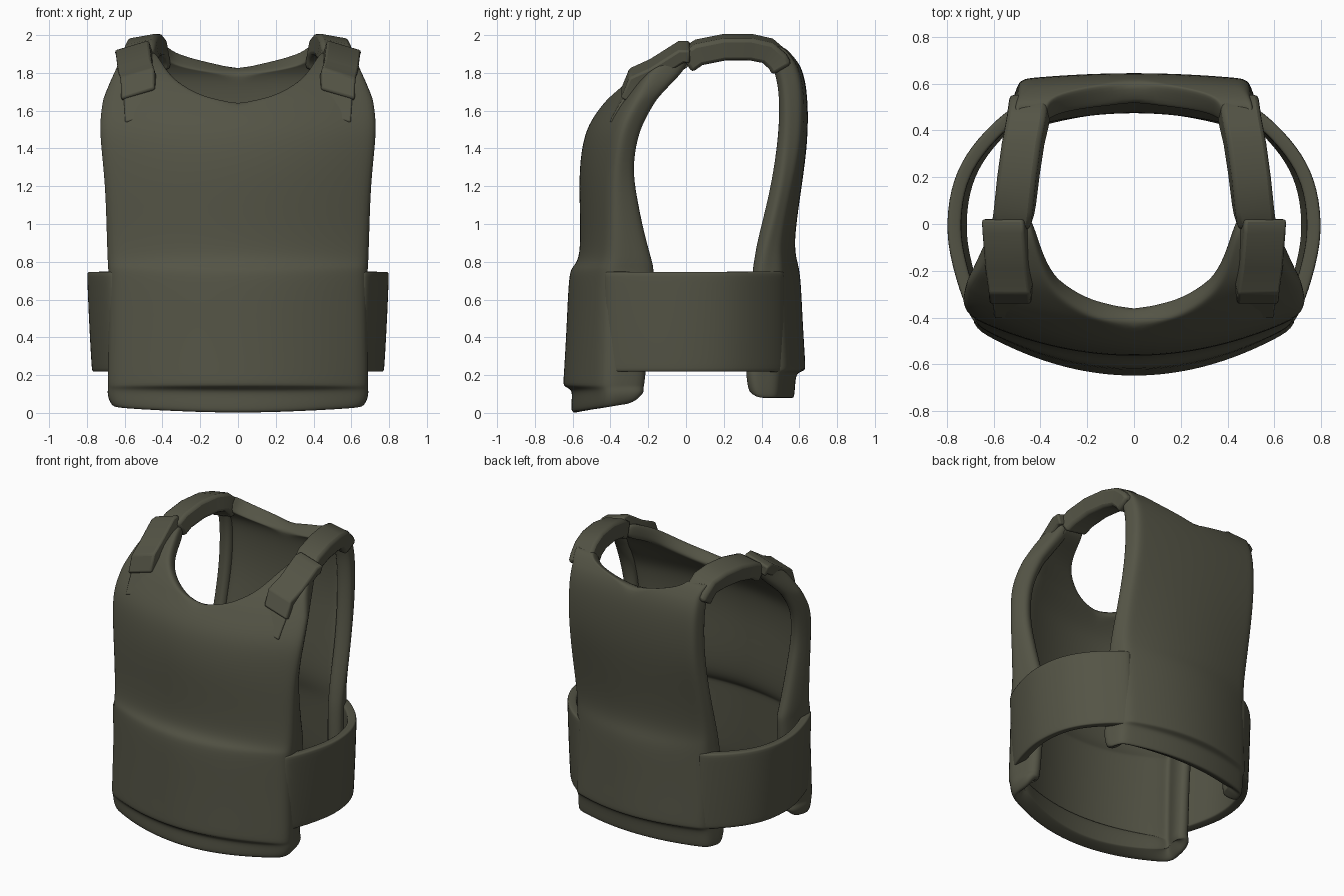
import bpy, bmesh, math
from mathutils import Vector

olive = bpy.data.materials.new("olive_fabric")
olive.diffuse_color = (0.088, 0.088, 0.06, 1)


def make(name, verts, faces, thick=0, bevel=0):
    me = bpy.data.meshes.new(name)
    me.from_pydata(verts, [], faces)
    me.materials.append(olive)
    me.shade_smooth()
    ob = bpy.data.objects.new(name, me)
    bpy.context.collection.objects.link(ob)
    m = ob.modifiers.new("mirror", 'MIRROR')
    m.use_mirror_merge = thick > 0
    m.merge_threshold = 0.002
    if thick:
        s = ob.modifiers.new("thickness", 'SOLIDIFY')
        s.thickness, s.offset = thick, -1
        d = ob.modifiers.new("soft", 'SUBSURF')
        d.levels = d.render_levels = 2
    if bevel:
        bm = bmesh.new()
        bm.from_mesh(me)
        bmesh.ops.recalc_face_normals(bm, faces=bm.faces)
        bm.to_mesh(me)
        bm.free()
        me.set_sharp_from_angle(angle=math.radians(40))
        b = ob.modifiers.new("bevel", 'BEVEL')
        b.width, b.segments = bevel, 2
        b.limit_method, b.angle_limit = 'ANGLE', math.radians(40)
    return ob


def loft(name, rows, thick, flip=False):
    """Half shell through rows of points, mirrored and thickened inward."""
    n = len(rows[0])
    faces = []
    for r in range(len(rows) - 1):
        for c in range(n - 1):
            f = (r * n + c, r * n + c + 1, (r + 1) * n + c + 1, (r + 1) * n + c)
            faces.append(f[::-1] if flip else f)
    return make(name, [p for row in rows for p in row], faces, thick)


def panel_row(z, yc, xn, w, depth, ex, ey, lift=0.0, n=7):
    """Curved cross-section: face from xn to w, then a rim turning to (ex, ey)."""
    row = []
    for i in range(n + 1):
        x = xn + (w - xn) * i / n
        row.append((x, yc + depth * (x / w) ** 2, z + lift * (x / w) ** 2 * .5))
    yw = yc + depth
    row.append((w + (ex - w) * .42, yw + (ey - yw) * .5, z + lift * .75))
    row.append((ex, ey, z + lift))
    return row


def sweep(name, path, half_w, thick, tilt, bevel):
    """Flat strap whose top face follows the path, mirrored to both shoulders."""
    P = [Vector(p) for p in path]
    verts = []
    for i, p in enumerate(P):
        t = (P[min(i + 1, len(P) - 1)] - P[max(i - 1, 0)]).normalized()
        side = Vector((1, 0, -tilt)).normalized()
        up = side.cross(t).normalized()
        if up.z < 0:
            up = -up
        for s, d in ((-1, 0), (1, 0), (1, -thick), (-1, -thick)):
            verts.append(p + side * half_w * s + up * d)
    faces = [(0, 1, 2, 3), tuple(len(verts) - k for k in (1, 2, 3, 4))]
    for i in range(len(P) - 1):
        for k in range(4):
            a, b = i * 4 + k, i * 4 + (k + 1) % 4
            faces.append((a, a + 4, b + 4, b))
    return make(name, verts, faces, 0, bevel)


# front panel with its stepped-out lower flap and bottom lip:
# z, centre y, neck x, half width, depth, rim x, rim y, lift
front = [
    (-.008, -.60, 0, .65, .18, .63, -.29, .05), (.02, -.61, 0, .68, .18, .66, -.24, .04),
    (.08, -.605, 0, .70, .18, .67, -.22, .02), (.125, -.605, 0, .70, .175, .66, -.21),
    (.14, -.652, 0, .70, .215, .65, -.21), (.17, -.65, 0, .705, .215, .65, -.20),
    (.45, -.633, 0, .70, .205, .64, -.18), (.73, -.622, 0, .70, .20, .64, -.155),
    (.77, -.605, 0, .703, .185, .64, -.155), (.81, -.565, 0, .705, .16, .645, -.165),
    (.95, -.56, 0, .71, .165, .65, -.205), (1.15, -.565, 0, .715, .17, .66, -.245),
    (1.3, -.565, 0, .728, .18, .665, -.265), (1.45, -.545, 0, .745, .18, .675, -.24),
    (1.55, -.505, 0, .748, .17, .67, -.20), (1.65, -.43, 0, .735, .15, .65, -.14),
    (1.675, -.415, .16, .725, .15, .645, -.12), (1.75, -.345, .30, .69, .12, .63, -.055),
    (1.81, -.27, .36, .66, .08, .61, .0), (1.87, -.15, .40, .63, .04, .60, .03),
    (1.93, 0, .44, .61, .01, .60, .05)]
loft("front_panel", [panel_row(*r) for r in front], .095)

# back panel, also stepped out at the waist
back = [
    (.07, .565, 0, .50, -.09, .53, .39), (.085, .575, 0, .51, -.09, .555, .355),
    (.19, .58, 0, .51, -.09, .56, .34), (.215, .595, 0, .505, -.09, .56, .34),
    (.225, .633, 0, .50, -.11, .56, .345),
    (.25, .633, 0, .50, -.11, .56, .35), (.5, .617, 0, .50, -.105, .56, .36),
    (.74, .607, 0, .50, -.10, .55, .375), (.80, .588, 0, .50, -.08, .55, .39),
    (.9, .57, 0, .50, -.065, .55, .415), (1.15, .605, 0, .495, -.05, .545, .485),
    (1.4, .642, 0, .49, -.03, .53, .515), (1.6, .648, 0, .49, -.025, .525, .52),
    (1.75, .635, 0, .49, -.02, .52, .505), (1.83, .61, 0, .49, -.02, .52, .48),
    (1.865, .59, .18, .49, -.02, .52, .47), (1.91, .56, .34, .50, -.02, .52, .46),
    (1.955, .51, .37, .51, -.02, .52, .44)]
loft("back_panel", [panel_row(*r) for r in back], .105, True)

# side bands joining front and back, narrowing a little downward
arc = [(.66, -.445), (.70, -.405), (.75, -.28), (.785, -.15), (.805, -.03), (.79, .15),
       (.725, .3), (.61, .43), (.515, .505), (.46, .53)]
loft("side_band", [[(x * k, y, z) for x, y in arc] for z, k in
                   ((.215, .965), (.225, .968), (.45, .985), (.735, 1.0), (.75, .998))], .06)

# shoulder straps, buckle pads and the tabs below them
sweep("shoulder_strap", [(.53, -.03, 1.915), (.52, .05, 1.965), (.505, .2, 1.995), (.485, .35, 1.995),
                         (.465, .46, 1.97), (.455, .53, 1.91), (.45, .56, 1.86)],
      .085, .12, .18, .02)
sweep("strap_pad", [(.565, .02, 1.945), (.562, -.04, 1.945), (.55, -.19, 1.85),
                    (.535, -.30, 1.80), (.53, -.345, 1.69)], .093, .075, .3, .012)
sweep("strap_tab", [(.53, -.31, 1.72), (.525, -.36, 1.64), (.52, -.405, 1.56)],
      .08, .05, .25, .008)
